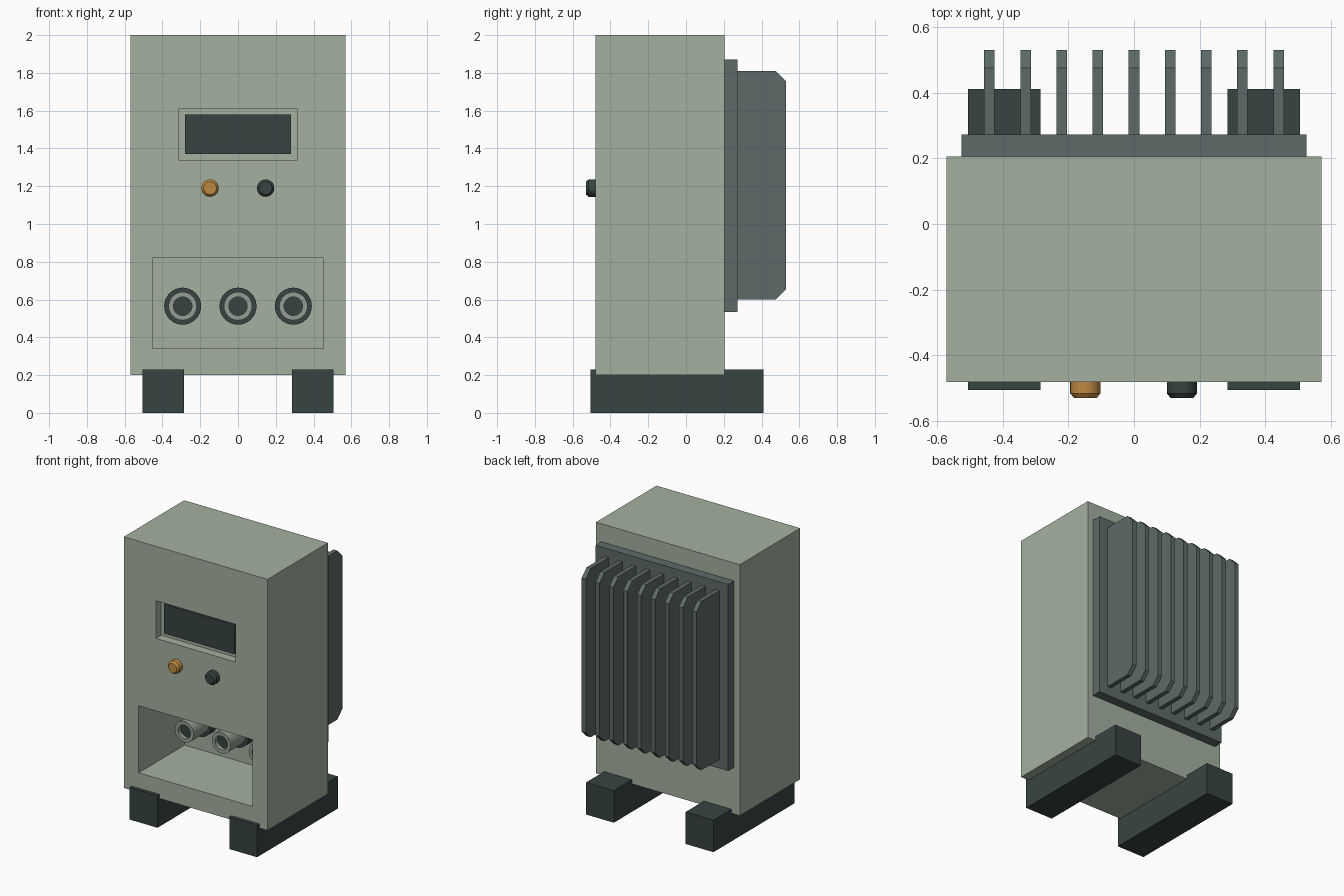
import bpy, bmesh, math

if "Cube" in bpy.data.objects:
    bpy.data.objects.remove(bpy.data.objects["Cube"])


def material(name, rgb):
    m = bpy.data.materials.new(name)
    m.diffuse_color = (*rgb, 1)
    m.use_nodes = True
    m.node_tree.nodes["Principled BSDF"].inputs["Base Color"].default_value = m.diffuse_color
    return m


GREEN = material("pale_green", (0.37, 0.44, 0.35))
DARK = material("charcoal", (0.038, 0.058, 0.055))
SINK = material("slate", (0.11, 0.147, 0.138))
METAL = material("light_metal", (0.30, 0.34, 0.29))
AMBER = material("amber", (0.51, 0.25, 0.055))


def finish(name, bm, mat):
    bmesh.ops.recalc_face_normals(bm, faces=bm.faces)
    me = bpy.data.meshes.new(name)
    bm.to_mesh(me)
    bm.free()
    ob = bpy.data.objects.new(name, me)
    bpy.context.collection.objects.link(ob)
    if mat:
        me.materials.append(mat)
    return ob


def box(name, x, y, z, mat=None):
    """Box from (min, max) pairs."""
    bm = bmesh.new()
    bmesh.ops.create_cube(bm, size=1)
    for v in bm.verts:
        v.co = [r[0] if c < 0 else r[1] for c, r in zip(v.co, (x, y, z))]
    return finish(name, bm, mat)


def lathe(name, x, z, profile, mat, n=32):
    """Turn a (radius, y) profile around an axis along y."""
    bm = bmesh.new()
    vs = [bm.verts.new((x + r, y, z)) for r, y in profile]
    edges = [bm.edges.new(p) for p in zip(vs, vs[1:])]
    bmesh.ops.spin(bm, geom=vs + edges, cent=(x, 0, z), axis=(0, 1, 0),
                   angle=math.tau, steps=n, use_duplicate=False)
    bmesh.ops.remove_doubles(bm, verts=bm.verts, dist=1e-4)
    ob = finish(name, bm, mat)
    bpy.ops.object.select_all(action='DESELECT')
    ob.select_set(True)
    bpy.context.view_layer.objects.active = ob
    bpy.ops.object.shade_smooth_by_angle(angle=math.radians(30))
    return ob


def cut(ob, cutter):
    mod = ob.modifiers.new("recess", 'BOOLEAN')
    mod.operation = 'DIFFERENCE'
    mod.solver = 'EXACT'
    mod.object = cutter
    cutter.hide_render = True
    bpy.context.view_layer.objects.active = ob
    bpy.ops.object.modifier_apply(modifier=mod.name)
    bpy.data.objects.remove(cutter)


# Housing with display recess and deep connector bay
FRONT, BACK, BAY = -0.48, 0.205, 0.04
body = box("housing", (-0.57, 0.57), (FRONT, BACK), (0.2, 2.0), GREEN)
cut(body, box("display_cutter", (-0.315, 0.315), (-0.6, -0.42), (1.34, 1.61), GREEN))
cut(body, box("bay_cutter", (-0.452, 0.452), (-0.6, BAY), (0.34, 0.82), GREEN))

# Display panel inside its recess
box("screen", (-0.28, 0.28), (-0.44, -0.415), (1.37, 1.58), DARK)

# Indicator and push button
for name, x, mat in (("indicator_lamp", -0.148, AMBER), ("push_button", 0.146, DARK)):
    lathe(name, x, 1.19, [(0, -0.47), (0.046, -0.47), (0.046, -0.515),
                          (0.034, -0.53), (0, -0.53)], mat)

# Three cable sockets on the back wall of the bay
for i, x in enumerate((-0.293, 0, 0.293)):
    lathe(f"socket_flange_{i}", x, 0.565, [(0, BAY + 0.01), (0.098, BAY + 0.01),
                                           (0.098, -0.02), (0, -0.02)], DARK)
    lathe(f"socket_tube_{i}", x, 0.565, [(0.049, -0.03), (0.049, -0.19), (0.075, -0.19),
                                         (0.075, -0.01), (0.049, -0.01), (0.049, -0.03)], METAL)
    lathe(f"socket_core_{i}", x, 0.565, [(0, -0.01), (0.049, -0.01),
                                         (0.049, -0.16), (0, -0.16)], DARK)

# Skid feet
for side, s in (("left", -1), ("right", 1)):
    box(f"foot_{side}", sorted((s * 0.285, s * 0.505)), (-0.505, 0.41), (0, 0.23), DARK)

# Heat sink plate and chamfered fins
box("heat_sink_plate", (-0.525, 0.525), (BACK - 0.01, 0.273), (0.535, 1.872), SINK)
outline = [(0.265, 0.6), (0.475, 0.6), (0.53, 0.655),
           (0.53, 1.755), (0.475, 1.81), (0.265, 1.81)]
for i in range(9):
    bm = bmesh.new()
    x = (i - 4) * 0.11
    face = bm.faces.new([bm.verts.new((x - 0.016, y, z)) for y, z in outline])
    ext = bmesh.ops.extrude_face_region(bm, geom=[face], use_keep_orig=True)
    for v in ext["geom"]:
        if isinstance(v, bmesh.types.BMVert):
            v.co.x += 0.032
    finish(f"heat_sink_fin_{i}", bm, SINK)
